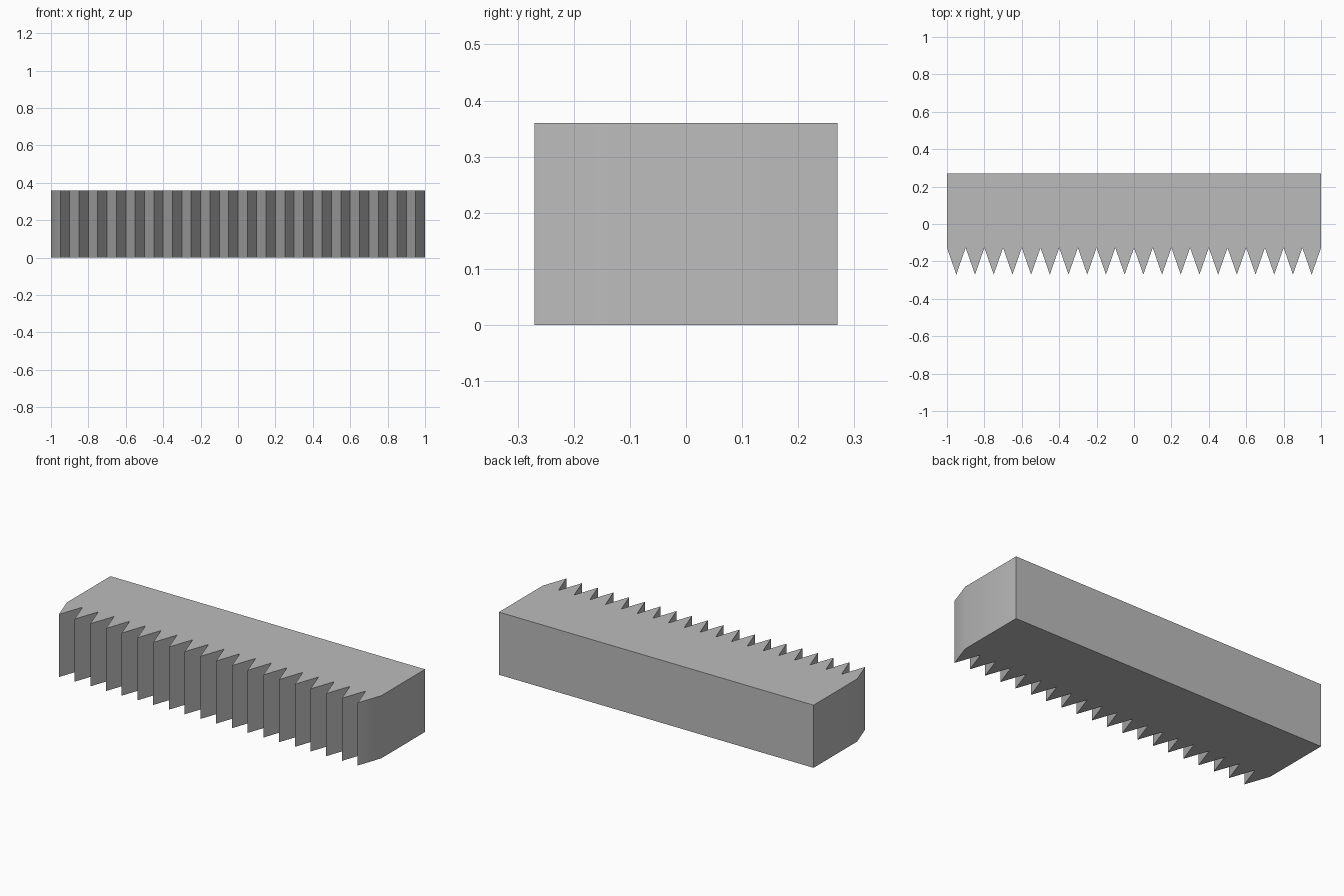
import bpy
import bmesh

cube = bpy.data.objects.get("Cube")
if cube:
    bpy.data.objects.remove(cube, do_unlink=True)

TEETH, PITCH, HEIGHT = 20, 0.1, 0.36
BACK, VALLEY, TIP = 0.27, -0.127, -0.27

# Plain grey metal
grey = bpy.data.materials.new("grey")
grey.use_nodes = True
colour = (0.5, 0.5, 0.5, 1)
grey.diffuse_color = colour
grey.node_tree.nodes["Principled BSDF"].inputs["Base Color"].default_value = colour

# Outline: straight back, saw-toothed front edge
outline = [(1, BACK), (-1, BACK)]
for i in range(2 * TEETH + 1):
    outline.append((-1 + i * PITCH / 2, TIP if i % 2 else VALLEY))

# Extrude the outline upwards into a solid bar
bm = bmesh.new()
base = bm.faces.new([bm.verts.new((x, y, 0)) for x, y in outline])
top = bmesh.ops.extrude_face_region(bm, geom=[base])["geom"]
bmesh.ops.translate(bm, vec=(0, 0, HEIGHT),
                    verts=[v for v in top if isinstance(v, bmesh.types.BMVert)])
bmesh.ops.recalc_face_normals(bm, faces=bm.faces)

mesh = bpy.data.meshes.new("toothed_bar")
bm.to_mesh(mesh)
bm.free()
mesh.materials.append(grey)
bar = bpy.data.objects.new("toothed_bar", mesh)
bpy.context.collection.objects.link(bar)

# Smooth the gentle end corners, keep the teeth sharp
bpy.ops.object.select_all(action="DESELECT")
bar.select_set(True)
bpy.context.view_layer.objects.active = bar
bpy.ops.object.shade_smooth_by_angle(angle=0.5236)
